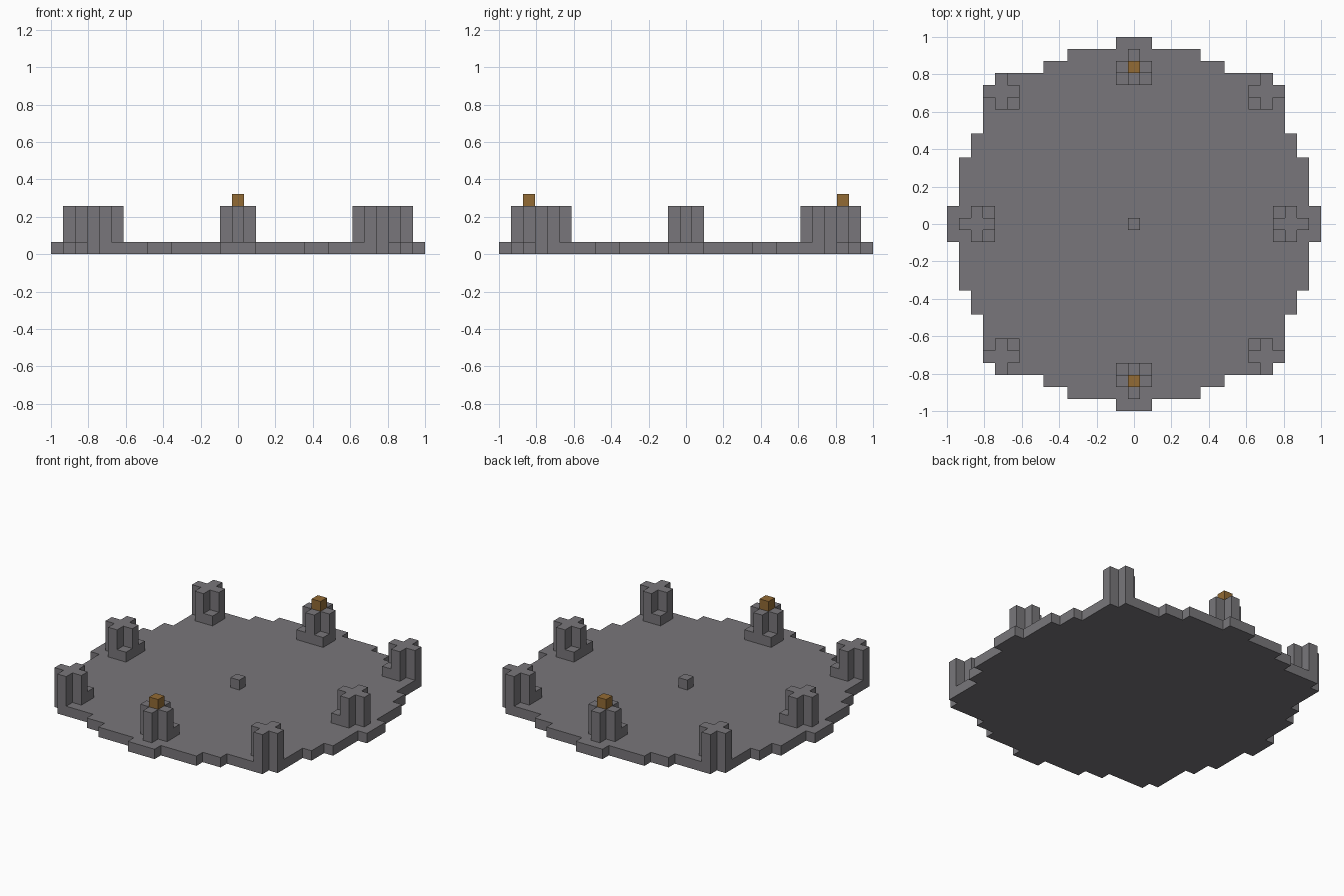
import bpy
import bmesh

U = 2 / 31  # edge of one block

if "Cube" in bpy.data.objects:
    bpy.data.objects.remove(bpy.data.objects["Cube"])


def make_material(name, rgb):
    mat = bpy.data.materials.new(name)
    mat.use_nodes = True
    mat.diffuse_color = (*rgb, 1)
    mat.node_tree.nodes["Principled BSDF"].inputs["Base Color"].default_value = (*rgb, 1)
    return mat


stone = make_material("grey stone", (0.19, 0.183, 0.196))
gold = make_material("dull gold", (0.29, 0.147, 0.035))


def four_fold(quarter):
    """Repeat a quarter outline by quarter turns to close the profile."""
    points = []
    for _ in range(4):
        points += quarter
        quarter = [(-y, x) for x, y in quarter]
    return points


def prism(name, outline, centre, bottom, top, mat):
    """Extrude an outline, given in blocks, between two heights."""
    bm = bmesh.new()
    cx, cy = centre
    face = bm.faces.new([bm.verts.new(((x + cx) * U, (y + cy) * U, bottom * U))
                         for x, y in outline])
    result = bmesh.ops.extrude_face_region(bm, geom=[face], use_keep_orig=True)
    verts = [v for v in result["geom"] if isinstance(v, bmesh.types.BMVert)]
    bmesh.ops.translate(bm, verts=verts, vec=(0, 0, (top - bottom) * U))
    bmesh.ops.recalc_face_normals(bm, faces=bm.faces[:])
    mesh = bpy.data.meshes.new(name)
    bm.to_mesh(mesh)
    bm.free()
    mesh.materials.append(mat)
    obj = bpy.data.objects.new(name, mesh)
    bpy.context.collection.objects.link(obj)
    return obj


square = four_fold([(0.5, 0.5)])
plus = four_fold([(1.5, 0.5), (0.5, 0.5), (0.5, 1.5)])

# Stepped round floor: half of the quarter, then its reflection on the diagonal
half = [(15.5, 1.5), (14.5, 1.5), (14.5, 5.5), (13.5, 5.5),
        (13.5, 7.5), (12.5, 7.5), (12.5, 11.5)]
rim = half + [(11.5, 11.5)] + [(y, x) for x, y in reversed(half)]
prism("floor", four_fold(rim), (0, 0), 0, 1, stone)
prism("centre_block", square, (0, 0), 1, 2, stone)

# Side pillars, each with two low steps on the inner corners
for name, dx, dy in (("left", 1, 0), ("right", -1, 0), ("front", 0, -1), ("back", 0, 1)):
    spot = (13 * dx, 13 * dy)
    prism(name + "_pillar", plus, spot, 1, 4, stone)
    for number, side in enumerate((-1, 1), 1):
        step = (12 * dx + side * dy, 12 * dy + side * dx)
        prism(f"{name}_step_{number}", square, step, 1, 2, stone)
    if dy:
        prism(name + "_gold_cap", square, spot, 4, 5, gold)

# Diagonal pillars, each with one low step facing the centre
for x_name, sx in (("left", 1), ("right", -1)):
    for y_name, sy in (("front", -1), ("back", 1)):
        name = f"{y_name}_{x_name}"
        prism(name + "_pillar", plus, (11 * sx, 11 * sy), 1, 4, stone)
        prism(name + "_step", square, (10 * sx, 10 * sy), 1, 2, stone)
